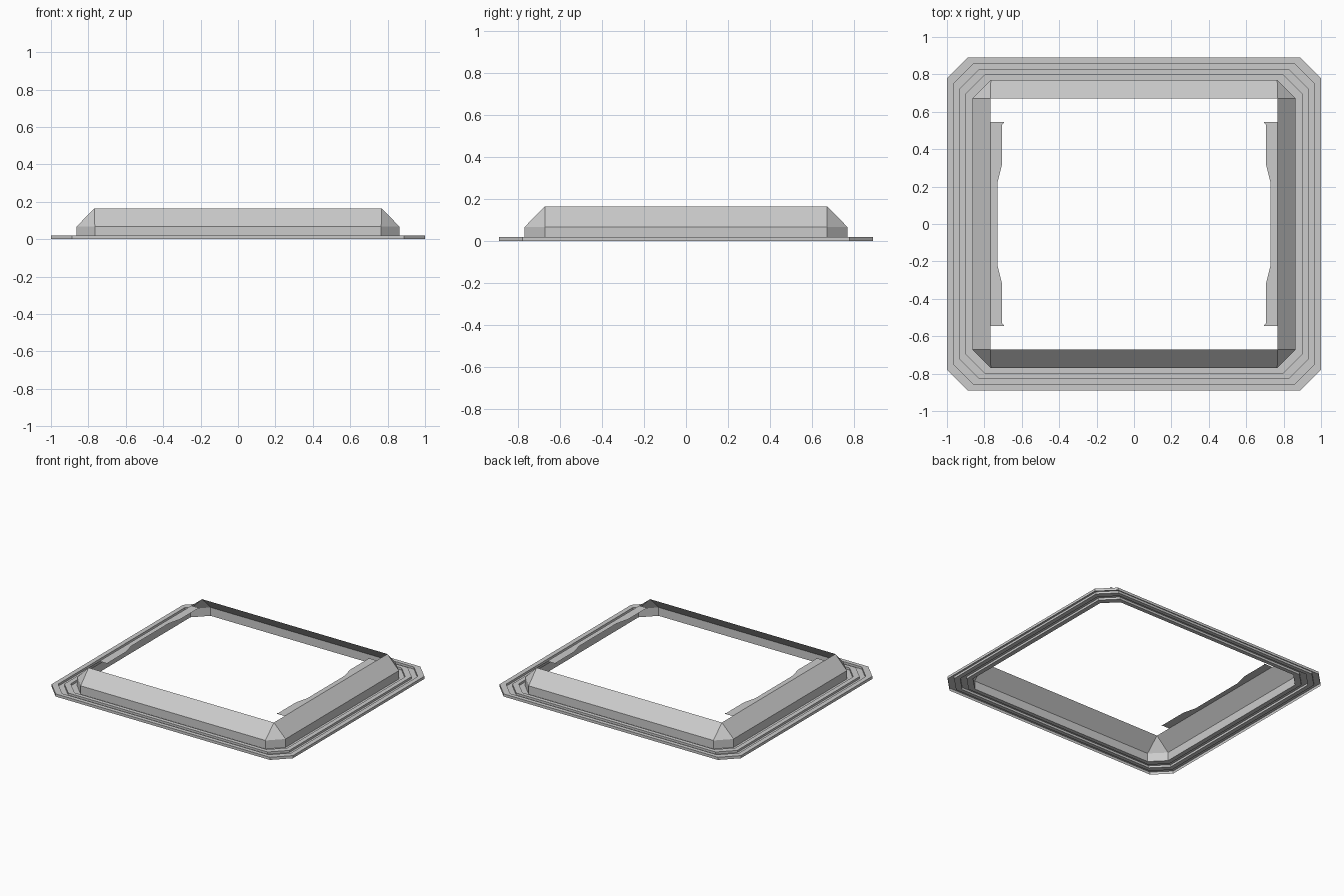
import bpy, bmesh

if "Cube" in bpy.data.objects:
    bpy.data.objects.remove(bpy.data.objects["Cube"])


def octagon(x, y, cut):
    """Chamfered rectangle, counter-clockwise."""
    return [(x, -y + cut), (x, y - cut), (x - cut, y), (-x + cut, y),
            (-x, y - cut), (-x, -y + cut), (-x + cut, -y), (x - cut, -y)]


def loft(name, sections):
    """Skin a stack of chamfered rectangles given as (x, y, chamfer, z)."""
    bm = bmesh.new()
    loops = [[bm.verts.new((px, py, z)) for px, py in octagon(x, y, c)]
             for x, y, c, z in sections]
    for low, high in zip(loops, loops[1:]):
        for j in range(8):
            k = (j + 1) % 8
            bm.faces.new((low[j], low[k], high[k], high[j]))
    bmesh.ops.remove_doubles(bm, verts=bm.verts, dist=1e-4)
    return finish(name, bm)


def finish(name, bm):
    mesh = bpy.data.meshes.new(name)
    bm.to_mesh(mesh)
    bm.free()
    ob = bpy.data.objects.new(name, mesh)
    bpy.context.collection.objects.link(ob)
    return ob


H = 0.02    # height of the flange ridges


def ring(inset, z):
    return (1 - inset, 0.89 - inset * 0.89, 0.112 - inset * 0.1, z)


# Corrugated flange: two raised ridges with grooves inside them
steps = [(0, 0), (0, H), (.035, H), (.035, 0.004), (.068, 0.004),
         (.068, H), (.102, H), (.102, 0.004), (.136, 0.004)]
loft("ridged_flange", [ring(i, z) for i, z in steps])

# Upright wall with an inward sloping rim, corners pinched to a point
loft("sloped_rim", [(*ring(.136, 0)[:3], 0.004),
                    (*ring(.136, 0)[:3], 0.067),
                    (0.768, 0.672, 0.0, 0.165)])

# Scalloped tabs along the inside of the left and right rim edges
half = [(0.73, 0.22), (0.705, 0.32), (0.705, 0.532), (0.693, 0.545), (0.768, 0.545)]
outline = half + [(x, -y) for x, y in reversed(half)]
bm = bmesh.new()
bm.faces.new([bm.verts.new((x, y, 0.165)) for x, y in reversed(outline)])
bmesh.ops.recalc_face_normals(bm, faces=bm.faces)
for f in bm.faces:
    if f.normal.z < 0:
        f.normal_flip()
tabs = finish("side_tabs", bm)
tabs.modifiers.new("mirror", 'MIRROR').use_axis[0] = True
